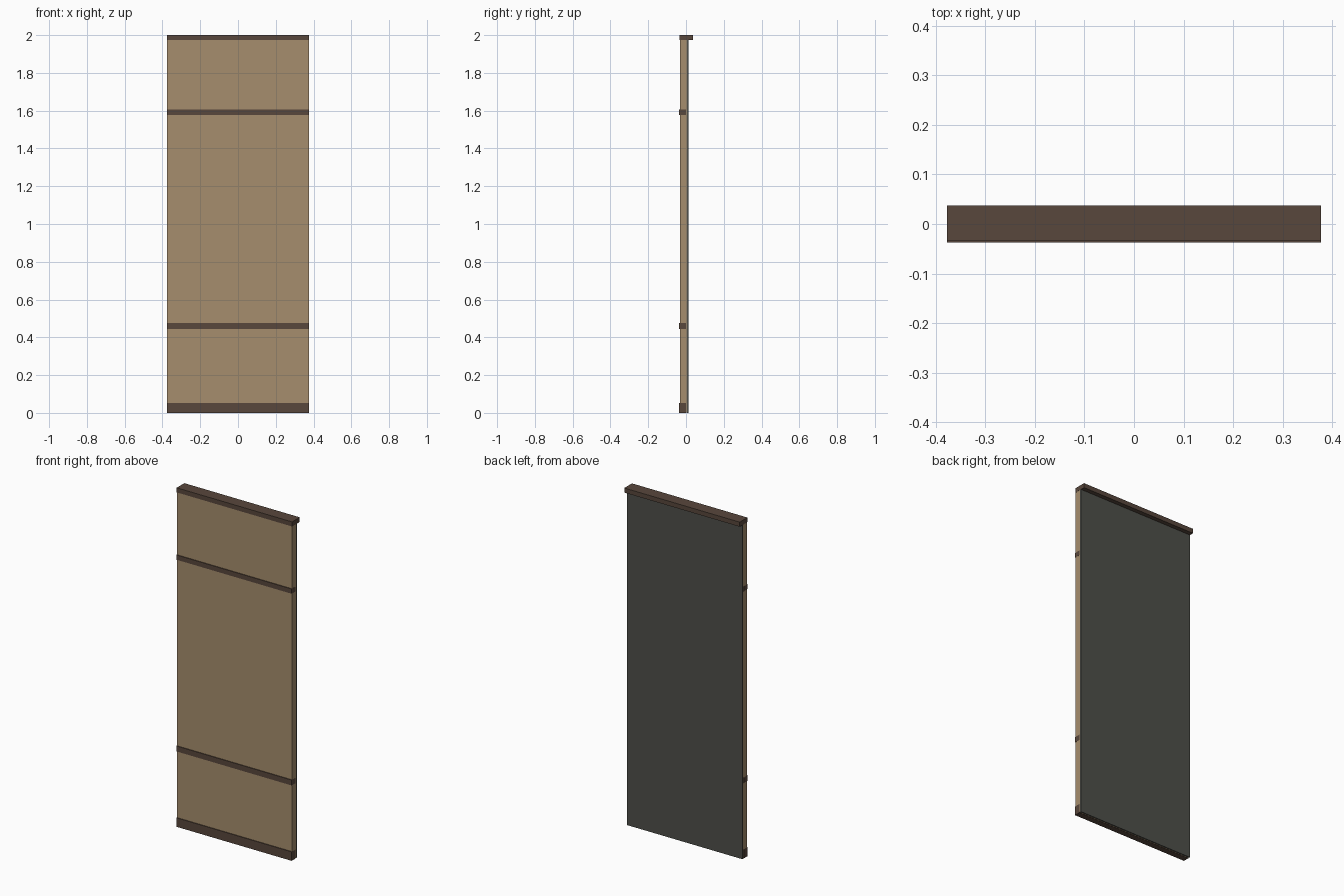
import bpy, bmesh

if "Cube" in bpy.data.objects:
    bpy.data.objects.remove(bpy.data.objects["Cube"])


def material(name, rgb):
    # sRGB 0-255 to linear viewport colour
    lin = [((c / 255 + 0.055) / 1.055) ** 2.4 for c in rgb]
    m = bpy.data.materials.new(name)
    m.diffuse_color = (*lin, 1)
    m.use_nodes = True
    m.node_tree.nodes["Principled BSDF"].inputs["Base Color"].default_value = m.diffuse_color
    return m


def box(name, x, y, z, mat):
    # box from (min, max) ranges, x given as half width
    bm = bmesh.new()
    bmesh.ops.create_cube(bm, size=1)
    for v in bm.verts:
        v.co = (2 * x * v.co.x,
                y[0] + (v.co.y + 0.5) * (y[1] - y[0]),
                z[0] + (v.co.z + 0.5) * (z[1] - z[0]))
    mesh = bpy.data.meshes.new(name)
    bm.to_mesh(mesh)
    bm.free()
    mesh.materials.append(mat)
    ob = bpy.data.objects.new(name, mesh)
    bpy.context.collection.objects.link(ob)
    return ob


tan = material("tan panel", (166, 141, 109))
brown = material("dark brown wood", (88, 71, 60))
grey = material("dark grey backing", (78, 79, 73))

# wall panel and its backing board
box("front_panel", 0.3765, (-0.033, 0.005), (0.001, 1.98), tan)
box("back_board", 0.3765, (0.005, 0.012), (0.0, 1.98), grey)

# wide cap along the top
box("top_cap", 0.377, (-0.034, 0.0375), (1.973, 2.0), brown)

# horizontal trim rails and skirting
for name, z in (("upper_rail", (1.577, 1.605)),
                ("lower_rail", (0.445, 0.477)),
                ("skirting", (0.0, 0.053))):
    box(name, 0.377, (-0.0375, -0.001), z, brown)
